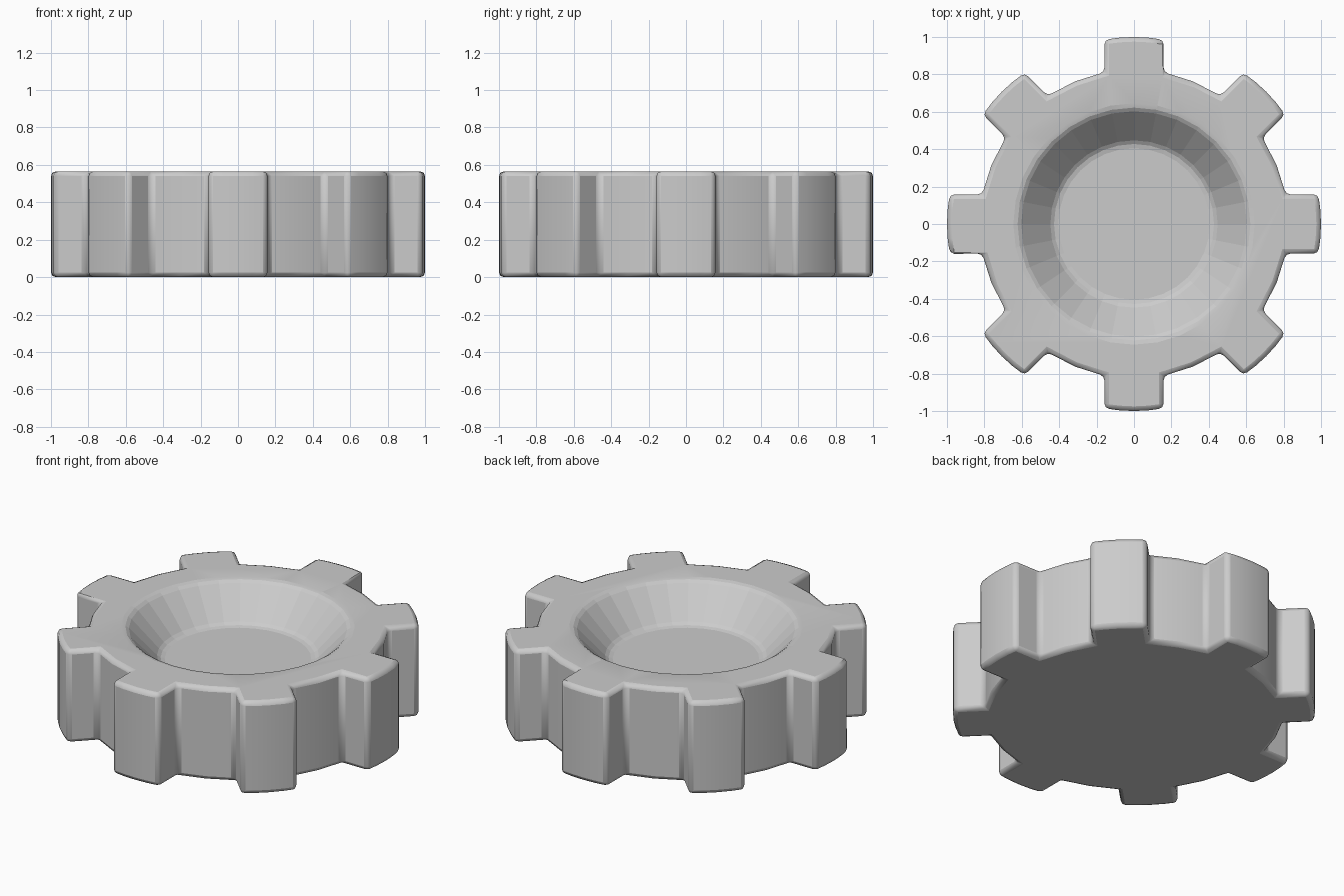
import bpy, bmesh, math

if "Cube" in bpy.data.objects:
    bpy.data.objects.remove(bpy.data.objects["Cube"])

HEIGHT, DEPTH, TEETH = 0.565, 0.2, 8

# One tooth plus the rim arc that follows it, repeated around the wheel
tooth = [(0.812, -0.158), (0.985, -0.158), (0.996, -0.08), (1.0, 0.0),
         (0.996, 0.08), (0.985, 0.158), (0.812, 0.158)]
arc_angle = math.radians(22.5)
tooth.append((0.825 * math.cos(arc_angle), 0.825 * math.sin(arc_angle)))


def mesh_object(name, bm):
    bmesh.ops.recalc_face_normals(bm, faces=bm.faces[:])
    mesh = bpy.data.meshes.new(name)
    bm.to_mesh(mesh)
    bm.free()
    obj = bpy.data.objects.new(name, mesh)
    bpy.context.collection.objects.link(obj)
    return obj


# Toothed wheel body
bm = bmesh.new()
verts = []
for i in range(TEETH):
    a = 2 * math.pi * i / TEETH
    for x, y in tooth:
        verts.append(bm.verts.new((x * math.cos(a) - y * math.sin(a),
                                   x * math.sin(a) + y * math.cos(a), 0)))
base = bm.faces.new(verts)
top = bmesh.ops.extrude_face_region(bm, geom=[base])
moved = [g for g in top["geom"] if isinstance(g, bmesh.types.BMVert)]
bmesh.ops.translate(bm, verts=moved, vec=(0, 0, HEIGHT))
if not any(f.calc_center_median().z < 1e-5 for f in bm.faces):
    bm.faces.new(verts)
gear = mesh_object("gear_wheel", bm)

# Conical dish cutter, 45 degree wall continued above the top face
bm = bmesh.new()
extra = 0.1
slope = (0.62 - 0.43) / DEPTH
cone = bmesh.ops.create_cone(bm, cap_ends=True, segments=32, radius1=0.43,
                             radius2=0.62 + slope * extra, depth=DEPTH + extra)
bmesh.ops.translate(bm, verts=cone["verts"],
                    vec=(0, 0, HEIGHT - DEPTH + (DEPTH + extra) / 2))
cutter = mesh_object("dish_cutter", bm)
cutter.hide_render = True
cutter.hide_set(True)

# Hollow the dish, then soften all hard edges
cut = gear.modifiers.new("dish", 'BOOLEAN')
cut.operation = 'DIFFERENCE'
cut.solver = 'EXACT'
cut.object = cutter
bevel = gear.modifiers.new("soft_edges", 'BEVEL')
bevel.width = 0.025
bevel.segments = 2
bevel.limit_method = 'ANGLE'
bevel.angle_limit = math.radians(30)

bpy.context.view_layer.objects.active = gear
gear.select_set(True)
bpy.ops.object.shade_smooth_by_angle(angle=math.radians(35))
